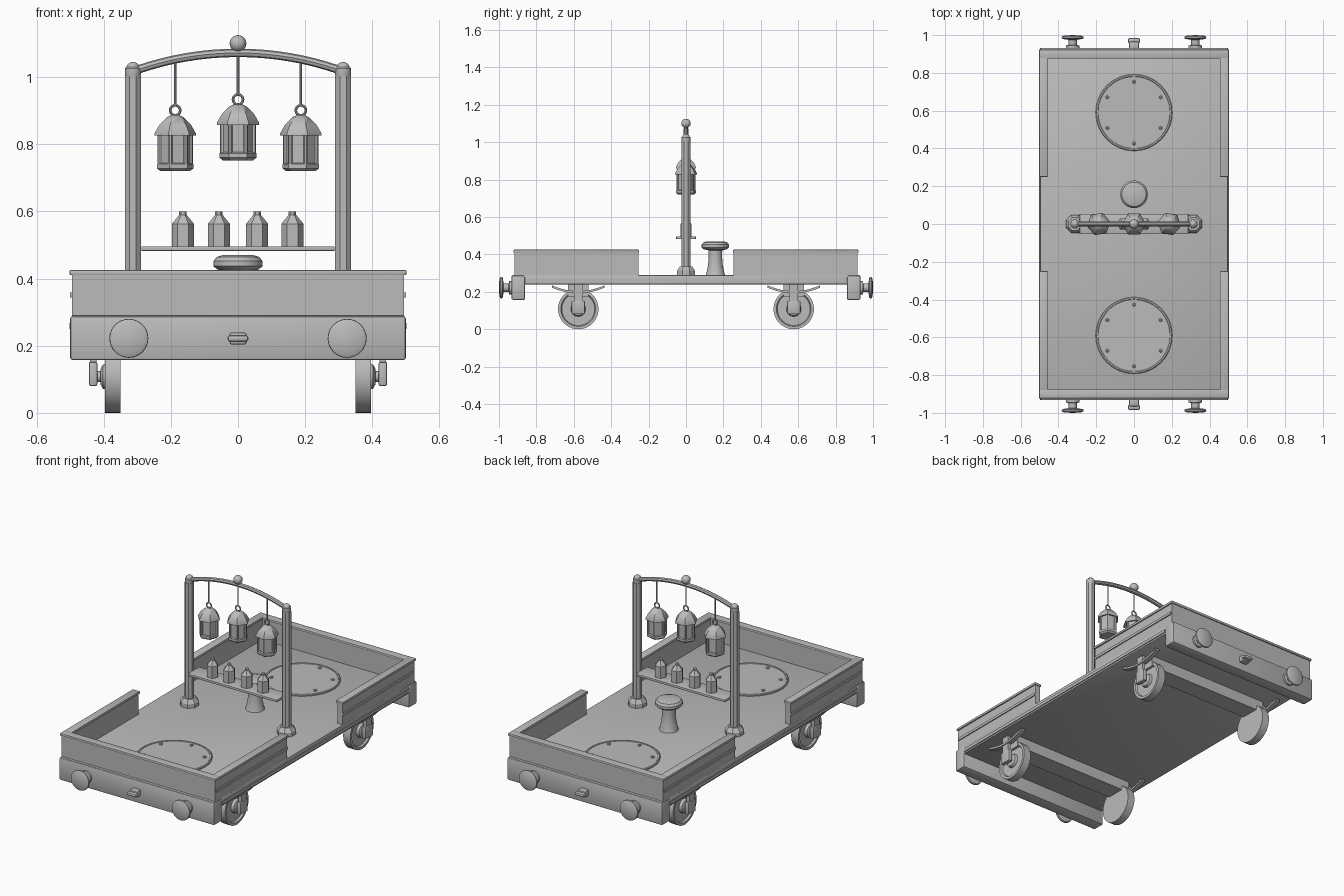
import bpy, bmesh, math
from mathutils import Matrix, Vector

if "Cube" in bpy.data.objects:
    bpy.data.objects.remove(bpy.data.objects["Cube"])

grey = bpy.data.materials.new("plain grey")
grey.diffuse_color = (0.5, 0.5, 0.5, 1)
grey.use_nodes = True
grey.node_tree.nodes["Principled BSDF"].inputs["Base Color"].default_value = grey.diffuse_color


def finish(name, bm):
    bmesh.ops.recalc_face_normals(bm, faces=bm.faces)
    me = bpy.data.meshes.new(name)
    bm.to_mesh(me)
    bm.free()
    me.materials.append(grey)
    ob = bpy.data.objects.new(name, me)
    bpy.context.collection.objects.link(ob)
    return ob


def box(name, x, y, z, bevel=0.0):
    """Box from (min, max) ranges."""
    bm = bmesh.new()
    bmesh.ops.create_cube(bm, size=1)
    for v in bm.verts:
        v.co = [(r[0] + r[1]) / 2 + c * (r[1] - r[0]) for c, r in zip(v.co, (x, y, z))]
    if bevel:
        bmesh.ops.bevel(bm, geom=bm.edges[:], offset=bevel, segments=2, profile=0.5, affect='EDGES')
    return finish(name, bm)


def lathe(name, profile, loc=(0, 0, 0), sides=32, axis='Z', turn=0.0):
    """Revolve (radius, height) points; the axis may be Z, X, -X, Y or -Y."""
    bm = bmesh.new()
    rings = []
    for r, h in profile:
        if r < 1e-6:
            rings.append([bm.verts.new((0, 0, h))])
        else:
            rings.append([bm.verts.new((r * math.cos(turn + 2 * math.pi * i / sides),
                                        r * math.sin(turn + 2 * math.pi * i / sides), h))
                          for i in range(sides)])
    for a, b in zip(rings, rings[1:]):
        for i in range(sides):
            j = (i + 1) % sides
            q = [a[i % len(a)], a[j % len(a)], b[j % len(b)], b[i % len(b)]]
            q = list(dict.fromkeys(q))
            if len(q) > 2:
                bm.faces.new(q)
    for ring in (rings[0], rings[-1]):
        if len(ring) > 2:
            bm.faces.new(ring)
    d = {'Z': (0, 0, 1), 'X': (1, 0, 0), '-X': (-1, 0, 0), 'Y': (0, 1, 0), '-Y': (0, -1, 0)}[axis]
    rot = Vector((0, 0, 1)).rotation_difference(Vector(d)).to_matrix().to_4x4()
    bmesh.ops.transform(bm, matrix=Matrix.Translation(loc) @ rot, verts=bm.verts)
    return finish(name, bm)


def ball(name, loc, r):
    n = 10
    return lathe(name, [(r * math.sin(math.pi * i / n), -r * math.cos(math.pi * i / n))
                        for i in range(n + 1)], loc, 20)


def ring(name, loc, big, small):
    """Upright ring facing the front."""
    bm = bmesh.new()
    n, m = 16, 8
    vs = [[bm.verts.new((loc[0] + (big + small * math.cos(b)) * math.cos(a),
                         loc[1] + small * math.sin(b),
                         loc[2] + (big + small * math.cos(b)) * math.sin(a)))
           for b in [2 * math.pi * j / m for j in range(m)]]
          for a in [2 * math.pi * i / n for i in range(n)]]
    for i in range(n):
        for j in range(m):
            k, l = (i + 1) % n, (j + 1) % m
            bm.faces.new((vs[i][j], vs[k][j], vs[k][l], vs[i][l]))
    return finish(name, bm)


# Deck
box("deck", (-0.497, 0.497), (-0.93, 0.93), (0.24, 0.29), 0.006)

for s, end in ((-1, "front"), (1, "back")):
    Y = lambda a, b: tuple(sorted((s * a, s * b)))
    ax = 'Y' if s > 0 else '-Y'
    # End beam, end wall and its cap
    box(end + "_beam", (-0.5, 0.5), Y(0.86, 0.933), (0.157, 0.288), 0.008)
    box(end + "_wall", (-0.495, 0.495), Y(0.883, 0.917), (0.288, 0.415))
    box(end + "_wall_cap", (-0.502, 0.502), Y(0.876, 0.923), (0.41, 0.425), 0.004)
    # Coupling hook block
    box(end + "_coupling", (-0.026, 0.026), Y(0.92, 0.965), (0.203, 0.24), 0.008)
    box(end + "_coupling_bar", (-0.031, 0.031), Y(0.955, 0.985), (0.212, 0.231), 0.008)
    # Round hatch with bolts
    lathe(end + "_hatch", [(0.203, 0.288), (0.203, 0.296), (0.199, 0.3), (0.192, 0.3),
                           (0.19, 0.297), (0, 0.297)], (0, s * 0.59, 0), 48)
    for i in range(6):
        a = math.radians(30 + 60 * i)
        lathe(end + "_hatch_bolt", [(0.009, 0.296), (0.009, 0.302), (0.005, 0.305), (0, 0.305)],
              (0.163 * math.cos(a), s * 0.59 + 0.163 * math.sin(a), 0), 10)
    # Cross member above the axle
    box(end + "_cross_member", (-0.4, 0.4), Y(0.52, 0.63), (0.175, 0.242))

    for t, side in ((-1, "left"), (1, "right")):
        n = end + "_" + side
        X = lambda a, b: tuple(sorted((t * a, t * b)))
        wx = 'X' if t > 0 else '-X'
        # Buffer
        lathe(n + "_buffer", [(0.036, 0.92), (0.036, 0.945), (0.022, 0.948), (0.022, 0.975),
                              (0.054, 0.98), (0.058, 0.984), (0.057, 0.992), (0.045, 0.998),
                              (0, 1.0)], (t * 0.325, 0, 0.222), 32, ax)
        # Side wall with plank strip and cap
        box(n + "_side_wall", X(0.462, 0.495), Y(0.255, 0.915), (0.288, 0.415))
        box(n + "_side_strip", X(0.49, 0.501), Y(0.255, 0.91), (0.343, 0.358))
        box(n + "_side_cap", X(0.455, 0.502), Y(0.25, 0.92), (0.41, 0.425), 0.004)
        # Wheel with recessed face and hub
        lathe(n + "_wheel", [(0, 0.35), (0.108, 0.35), (0.108, 0.396), (0.093, 0.396),
                             (0.088, 0.386), (0.04, 0.386), (0.036, 0.402), (0.022, 0.41),
                             (0.016, 0.41), (0.016, 0.43), (0, 0.43)],
              (0, s * 0.576, 0.108), 40, wx)
        # Axle box, hanger and leaf spring
        box(n + "_axle_box", X(0.419, 0.444), Y(0.541, 0.611), (0.08, 0.152), 0.005)
        box(n + "_hanger", X(0.422, 0.441), Y(0.553, 0.599), (0.14, 0.245))
        bm = bmesh.new()
        rows = []
        for i in range(13):
            u = -1 + i / 6
            y, z = s * 0.576 + 0.14 * u, 0.198 + 0.03 * u * u
            rows.append([bm.verts.new((t * a, y, z + b)) for a, b in
                         ((0.418, -0.006), (0.446, -0.006), (0.446, 0.006), (0.418, 0.006))])
        for a, b in zip(rows, rows[1:]):
            for j in range(4):
                bm.faces.new((a[j], a[(j + 1) % 4], b[(j + 1) % 4], b[j]))
        bm.faces.new(rows[0])
        bm.faces.new(rows[-1])
        finish(n + "_leaf_spring", bm)

for t, side in ((-1, "left"), (1, "right")):
    # Deck edge strip
    box(side + "_deck_strip", tuple(sorted((t * 0.49, t * 0.502))), (-0.86, 0.86), (0.25, 0.268))
    # Eight-sided post with foot and ball cap
    p = (t * 0.313, 0, 0)
    o = math.pi / 8
    lathe(side + "_post_foot", [(0.052, 0.288), (0.052, 0.313), (0.036, 0.335), (0, 0.335)], p, 8, turn=o)
    lathe(side + "_post", [(0.0255, 0.3), (0.0255, 1.003), (0, 1.003)], p, 8, turn=o)
    lathe(side + "_post_cap", [(0.022, 1.0), (0.024, 1.008), (0.024, 1.026), (0.016, 1.032), (0, 1.032)], p, 16)
    ball(side + "_post_ball", (t * 0.313, 0, 1.025), 0.02)

# Arched rail between the posts
half, rise, base = 0.313, 0.055, 1.017
R = (half ** 2 + rise ** 2) / (2 * rise)
arch_z = lambda x: base + rise - R + math.sqrt(R * R - x * x)
bm = bmesh.new()
rows = []
for i in range(25):
    x = -half + 2 * half * i / 24
    d = Vector((x, 0, arch_z(x) - (base + rise - R))).normalized()
    c = Vector((x, 0, arch_z(x)))
    rows.append([bm.verts.new(c + 0.0125 * (math.cos(a) * d + math.sin(a) * Vector((0, 1, 0))))
                 for a in [math.pi / 4 * j for j in range(8)]])
for a, b in zip(rows, rows[1:]):
    for j in range(8):
        bm.faces.new((a[j], a[(j + 1) % 8], b[(j + 1) % 8], b[j]))
bm.faces.new(rows[0])
bm.faces.new(rows[-1])
finish("arch_rail", bm)
ball("arch_finial", (0, 0, 1.1), 0.025)

# Three hanging six-sided lanterns
for x, dz, turn, n in ((-0.187, 0, 0.2, "left"), (0, 0.032, 0, "middle"), (0.187, 0, -0.2, "right")):
    n += "_lantern"
    lathe(n + "_rod", [(0.004, 0.915 + dz), (0.004, arch_z(x))], (x, 0, 0), 8)
    ring(n + "_ring", (x, 0, 0.901 + dz), 0.015, 0.004)
    loc = (x, 0, dz)
    lathe(n + "_roof", [(0, 0.83), (0.052, 0.83), (0.063, 0.826), (0.063, 0.832), (0.048, 0.858),
                        (0.026, 0.88), (0.012, 0.887), (0, 0.887)], loc, 6, turn=turn)
    lathe(n + "_glass", [(0.047, 0.73), (0.047, 0.835)], loc, 6, turn=turn)
    lathe(n + "_base", [(0.045, 0.72), (0.055, 0.728), (0.055, 0.741), (0.045, 0.745)], loc, 6, turn=turn)
    for i in range(6):
        a = turn + math.pi / 3 * i
        lathe(n + "_corner", [(0.0065, 0.738), (0.0065, 0.833)],
              (x + 0.047 * math.cos(a), 0.047 * math.sin(a), dz), 6, turn=turn)

# Shelf and bottles
box("shelf", (-0.288, 0.288), (-0.053, 0.053), (0.482, 0.496), 0.003)
for x in (-0.164, -0.057, 0.057, 0.162):
    lathe("bottle", [(0.033, 0.495), (0.033, 0.563), (0.011, 0.59), (0.011, 0.6), (0, 0.6)],
          (x, 0, 0), 6)

# Round stool with flared stem
lathe("stool", [(0.052, 0.288), (0.047, 0.305), (0.039, 0.345), (0.036, 0.385), (0.037, 0.422),
                (0.062, 0.427), (0.073, 0.437), (0.073, 0.452), (0.064, 0.464), (0.045, 0.47),
                (0, 0.47)], (0, 0.157, 0), 32)

# Smooth the round parts, keep hard edges
for ob in bpy.data.objects:
    ob.select_set(True)
    bpy.context.view_layer.objects.active = ob
bpy.ops.object.shade_smooth_by_angle(angle=math.radians(32))
